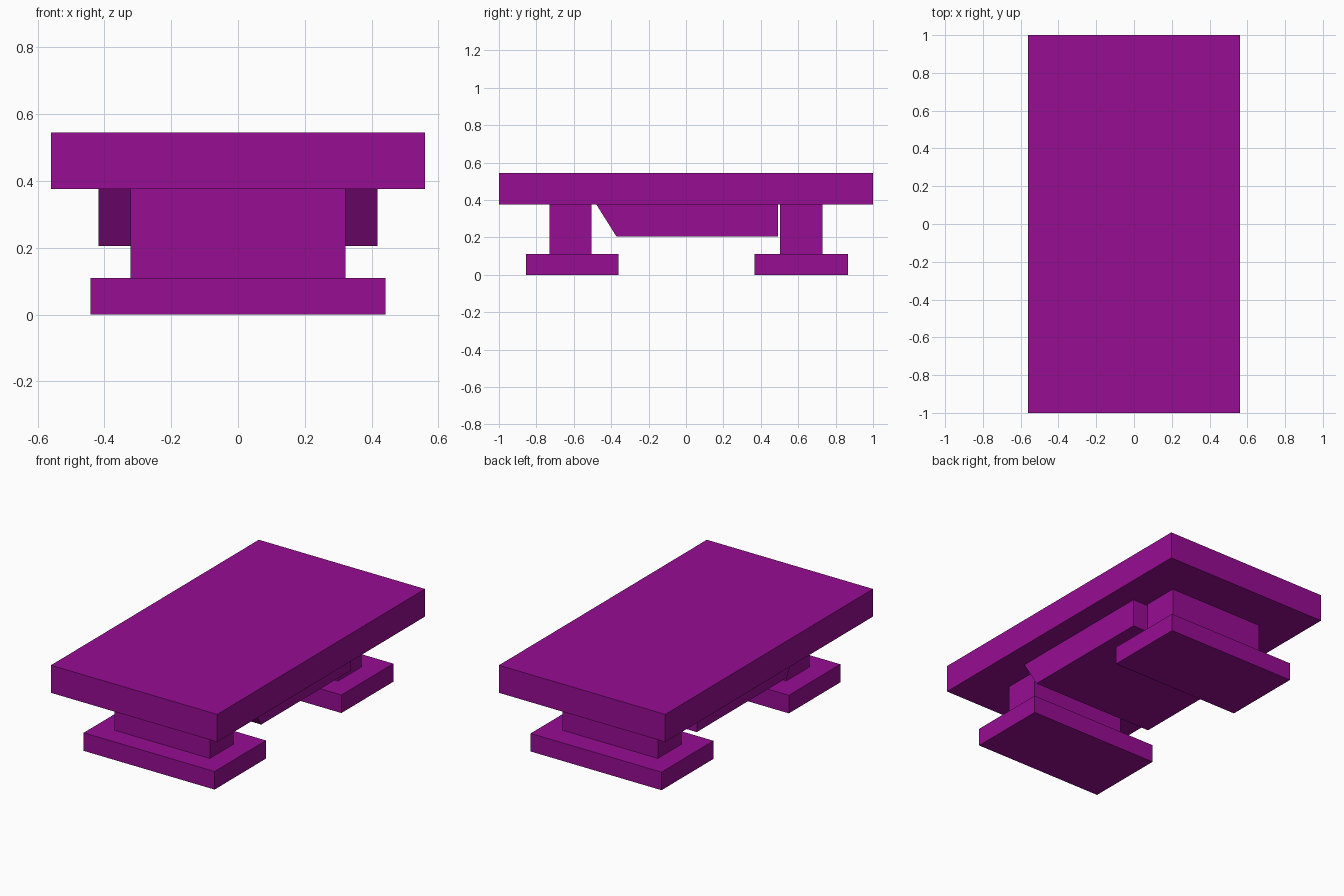
import bpy
import bmesh

default = bpy.data.objects.get("Cube")
if default:
    bpy.data.objects.remove(default, do_unlink=True)

# Single flat colour
purple = bpy.data.materials.new("purple")
purple.use_nodes = True
colour = (0.31, 0.004, 0.29, 1)
purple.diffuse_color = colour
purple.node_tree.nodes["Principled BSDF"].inputs["Base Color"].default_value = colour


def extruded_profile(name, profile, half_width):
    """Extrude a side profile of (y, z) points across x."""
    bm = bmesh.new()
    face = bm.faces.new([bm.verts.new((-half_width, y, z)) for y, z in profile])
    side = bmesh.ops.extrude_face_region(bm, geom=[face])
    verts = [g for g in side["geom"] if isinstance(g, bmesh.types.BMVert)]
    bmesh.ops.translate(bm, verts=verts, vec=(2 * half_width, 0, 0))
    bmesh.ops.recalc_face_normals(bm, faces=bm.faces)
    mesh = bpy.data.meshes.new(name)
    bm.to_mesh(mesh)
    bm.free()
    mesh.materials.append(purple)
    obj = bpy.data.objects.new(name, mesh)
    bpy.context.collection.objects.link(obj)
    return obj


def block(name, half_width, y0, y1, z0, z1):
    return extruded_profile(name, [(y0, z0), (y1, z0), (y1, z1), (y0, z1)], half_width)


PAD_TOP, SLAB_BOTTOM, SLAB_TOP = 0.11, 0.377, 0.545

# Table top
block("top_slab", 0.56, -1, 1, SLAB_BOTTOM, SLAB_TOP)

# Hanging box with a sloped front
extruded_profile("under_box", [(-0.372, 0.205), (0.492, 0.205),
                               (0.492, SLAB_BOTTOM), (-0.48, SLAB_BOTTOM)], 0.417)

# Legs on wide foot pads
for end, leg, pad in (("front", (-0.73, -0.505), (-0.855, -0.36)),
                      ("back", (0.502, 0.73), (0.365, 0.865))):
    block(end + "_leg", 0.322, *leg, PAD_TOP, SLAB_BOTTOM)
    block(end + "_foot_pad", 0.441, *pad, 0, PAD_TOP)
